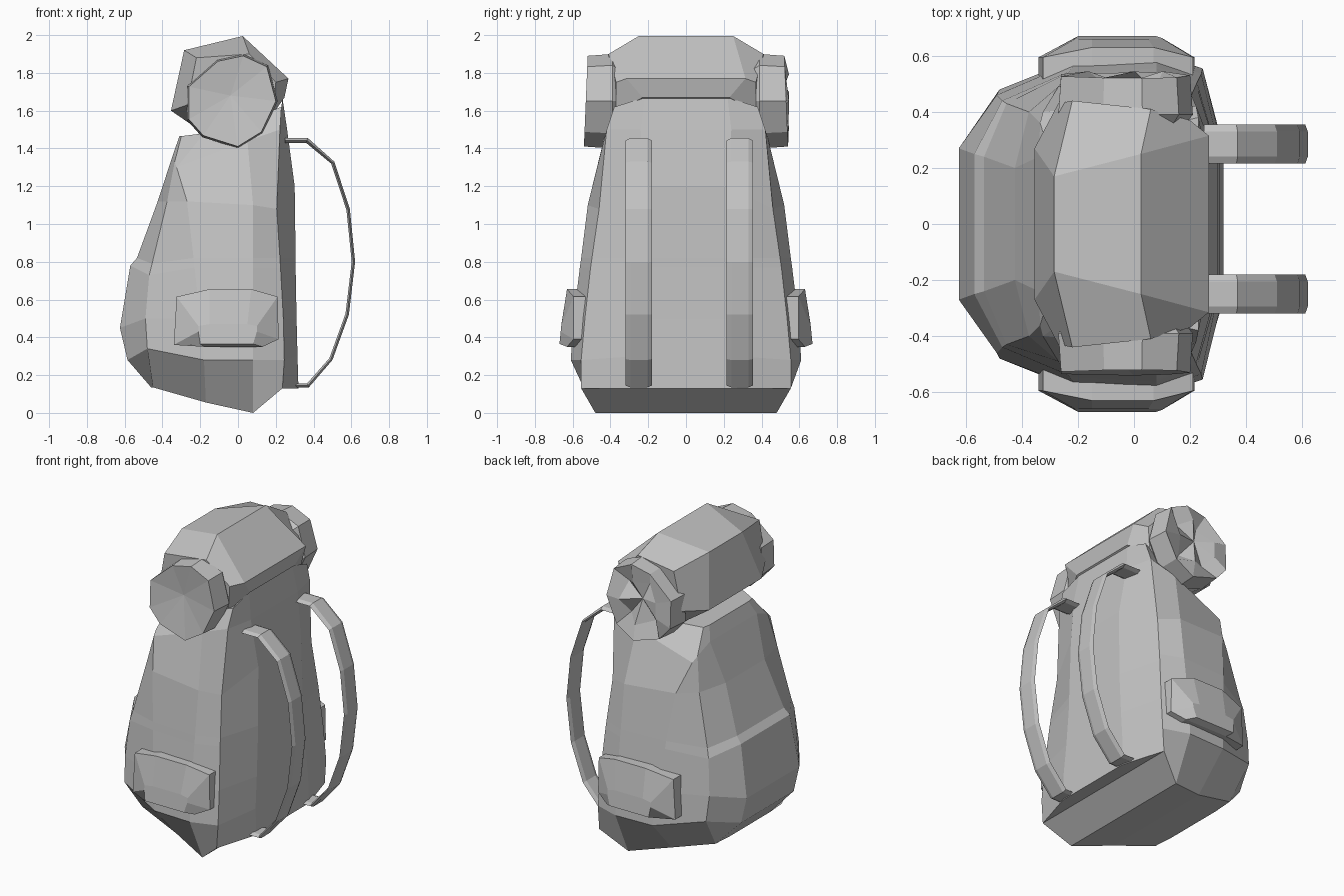
import bpy, bmesh

cube = bpy.data.objects.get("Cube")
if cube:
    bpy.data.objects.remove(cube, do_unlink=True)

# One plain grey for everything
grey = bpy.data.materials.new("canvas grey")
grey.use_nodes = True
colour = (0.55, 0.55, 0.55, 1)
grey.diffuse_color = colour
grey.node_tree.nodes["Principled BSDF"].inputs["Base Color"].default_value = colour


def finish(name, bm):
    bmesh.ops.recalc_face_normals(bm, faces=bm.faces[:])
    me = bpy.data.meshes.new(name)
    bm.to_mesh(me)
    bm.free()
    me.materials.append(grey)
    ob = bpy.data.objects.new(name, me)
    bpy.context.collection.objects.link(ob)
    return ob


def loft(bm, rings):
    """Join closed rings of points with quads; returns the vertex rings."""
    vr = [[bm.verts.new(p) for p in r] for r in rings]
    n = len(vr[0])
    for a, b in zip(vr, vr[1:]):
        for i in range(n):
            j = (i + 1) % n
            bm.faces.new((a[i], a[j], b[j], b[i]))
    return vr


def fan(bm, ring, centre):
    c = bm.verts.new(centre)
    for i in range(len(ring)):
        bm.faces.new((ring[i], ring[(i + 1) % len(ring)], c))


# Main bag: half rings from the carrying panel (+x) round to the outer face (-x)
half_rings = [
    [(.32, .27, .13), (.235, .555, .13), (.08, .48, 0), (-.17, .39, .055), (-.45, .34, .135), (-.46, .2, .135)],
    [(.315, .27, .3), (.245, .555, .28), (.08, .61, .28), (-.18, .6, .28), (-.48, .48, .34), (-.585, .27, .28)],
    [(.31, .25, .5), (.24, .535, .5), (.08, .595, .5), (-.2, .585, .5), (-.49, .46, .5), (-.625, .27, .45)],
    [(.305, .23, .77), (.225, .505, .77), (.08, .562, .77), (-.23, .545, .77), (-.47, .44, .73), (-.57, .25, .78)],
    [(.305, .23, .82), (.222, .498, .82), (.08, .555, .82), (-.235, .539, .82), (-.455, .43, .79), (-.535, .24, .82)],
    [(.3, .22, 1.2), (.205, .46, 1.08), (.08, .52, 1.1), (-.27, .49, 1.12), (-.375, .4, 1.12), (-.425, .2, 1.12)],
    [(.26, .24, 1.5), (.222, .42, 1.5), (.05, .437, 1.44), (-.325, .4, 1.3), (-.335, .36, 1.33), (-.34, .24, 1.38)],
    [(.235, .22, 1.67), (.23, .38, 1.62), (.05, .34, 1.55), (-.18, .3, 1.48), (-.3, .25, 1.465), (-.31, .2, 1.465)],
]
bm = bmesh.new()
rings = loft(bm, [h + [(x, -y, z) for x, y, z in reversed(h)] for h in half_rings])
for r in (rings[0], rings[-1]):
    for i in range(5):
        bm.faces.new((r[i], r[i + 1], r[10 - i], r[11 - i]))
finish("main_bag", bm)

# Faceted lid roll lying across the top, slightly twisted from front to rear
lid_end = [(-.27, .43, 1.63), (-.22, .44, 1.88), (.06, .41, 1.9), (.2, .37, 1.75), (.19, .37, 1.59), (-.12, .4, 1.5)]
lid_mid = [(-.355, .27, 1.6), (-.285, .17, 1.92), (.025, .25, 1.995), (.267, .315, 1.77), (.246, .23, 1.67), (-.15, .27, 1.46)]
bm = bmesh.new()
vr = loft(bm, [[(x, -y, z) for x, y, z in lid_end], [(x, -y, z) for x, y, z in lid_mid], lid_mid, lid_end])
bm.faces.new(vr[0])
bm.faces.new(vr[-1])
finish("lid_roll", bm)

# Bunched ends of the roll, the rear one creased inwards
outline = [(-.27, 1.73), (-.11, 1.87), (.03, 1.9), (.16, 1.84), (.21, 1.65),
           (.13, 1.48), (0, 1.4), (-.19, 1.46), (-.27, 1.55)]


def end_ring(side, y, s, lean=0):
    return [(-.03 + (x + .03) * s, side * (y + lean * (1.66 - z)), 1.66 + (z - 1.66) * s)
            for x, z in outline]


for side, name in ((-1, "front_roll_end"), (1, "rear_roll_end")):
    bm = bmesh.new()
    ends = [end_ring(side, .33, .8), end_ring(side, .39, 1), end_ring(side, .53, .96, .04)]
    if side > 0:
        creased = end_ring(side, .545, .55)
        ends.append([(x, y - (.07 if i % 2 else 0), z) for i, (x, y, z) in enumerate(creased)])
    vr = loft(bm, ends)
    fan(bm, vr[0], (-.03, side * .33, 1.66))
    fan(bm, vr[-1], (-.04, side * .5, 1.68))
    finish(name, bm)

# Side pockets: a rim and a bulging front that swells towards the bottom
rim = [(-.34, .36), (-.325, .615), (-.15, .655), (.07, .655), (.21, .615), (.215, .39), (.13, .35), (-.18, .35)]
bulge = [(-.21, .43), (-.21, .46), (-.15, .47), (.05, .47), (.1, .46), (.1, .43), (.08, .365), (-.2, .365)]
for side, name in ((-1, "front_side_pocket"), (1, "rear_side_pocket")):
    bm = bmesh.new()
    vr = loft(bm, [
        [(x, side * .5, z) for x, z in rim],
        [(x, side * (.595 if abs(x + .06) > .2 else .63), z) for x, z in rim],
        [(x, side * (.67 - .1 * (z - .365)), z) for x, z in bulge]])
    bm.faces.new(vr[0])
    bm.faces.new(vr[-1])
    finish(name, bm)

# Shoulder straps: bands with bevelled edges, bowed away from the carrying panel
outer = [(.25, 1.455), (.37, 1.455), (.51, 1.33), (.592, 1.08), (.62, .8),
         (.587, .52), (.5, .28), (.375, .135), (.29, .135)]
inner = [(.25, 1.43), (.36, 1.43), (.493, 1.32), (.574, 1.075), (.602, .8),
         (.569, .525), (.484, .29), (.365, .155), (.29, .155)]
for y0, name in ((-.25, "front_shoulder_strap"), (.285, "rear_shoulder_strap")):
    bm = bmesh.new()
    sections = []
    for (xo, zo), (xi, zi) in zip(outer, inner):
        xm, zm = (xo + xi) / 2, (zo + zi) / 2
        sections.append([(xo, y0 - .045, zo), (xo, y0 + .045, zo), (xm, y0 + .07, zm),
                         (xi, y0 + .045, zi), (xi, y0 - .045, zi), (xm, y0 - .07, zm)])
    vr = loft(bm, sections)
    bm.faces.new(vr[0])
    bm.faces.new(vr[-1])
    finish(name, bm)
